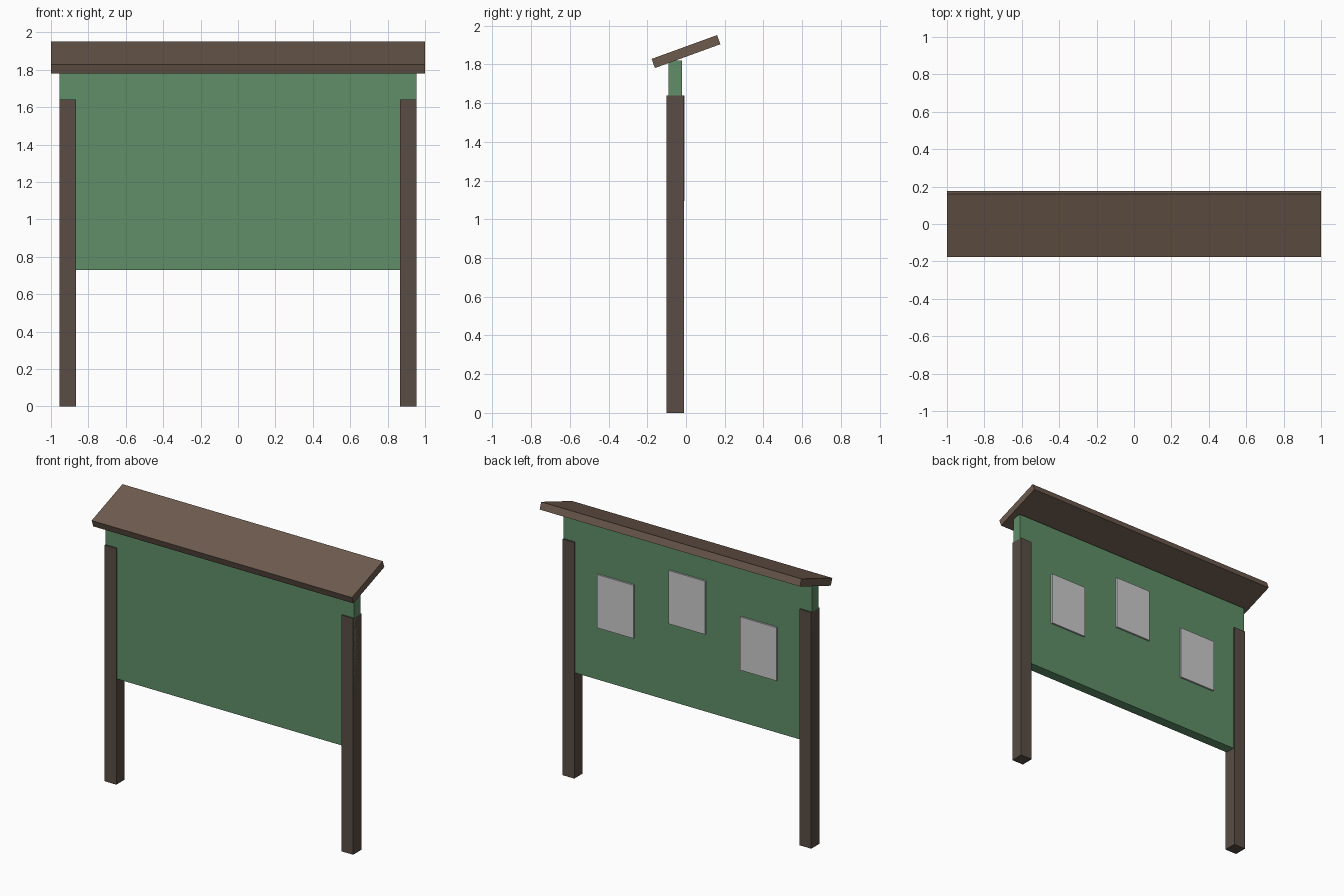
import bpy
from math import radians

if "Cube" in bpy.data.objects:
    bpy.data.objects.remove(bpy.data.objects["Cube"])


def material(name, rgb):
    mat = bpy.data.materials.new(name)
    mat.diffuse_color = (*rgb, 1)
    mat.use_nodes = True
    mat.node_tree.nodes["Principled BSDF"].inputs["Base Color"].default_value = mat.diffuse_color
    return mat


def box(name, centre, size, mat=None, tilt=0):
    bpy.ops.mesh.primitive_cube_add(size=1, location=centre)
    ob = bpy.context.object
    ob.name = name
    ob.scale = size
    bpy.ops.object.transform_apply(location=False, rotation=False, scale=True)
    ob.rotation_euler.x = radians(tilt)
    if mat:
        ob.data.materials.append(mat)
    return ob


post_brown = material("post_brown", (0.10, 0.075, 0.06))
roof_brown = material("roof_brown", (0.155, 0.105, 0.077))
board_green = material("board_green", (0.115, 0.275, 0.14))

Y = -0.055  # depth centre shared by posts and board

# Two upright posts
for side, x in (("left", -0.91), ("right", 0.91)):
    box(side + "_post", (x, Y, 0.82), (0.09, 0.09, 1.64), post_brown)

# Notice panel between the posts, reaching up to the roof
box("notice_board", (0, Y, 1.275), (1.91, 0.07, 1.09), board_green)

# Sloping roof plank, low at the front
box("roof", (0, 0, 1.866), (2.0, 0.36, 0.05), roof_brown, tilt=20)

# Paper notices pinned to the back of the panel
for i, (x, z) in enumerate(((-0.55, 1.28), (0, 1.455), (0.55, 1.28))):
    box(f"notice_{i + 1}", (x, -0.014, z), (0.28, 0.012, 0.37))
